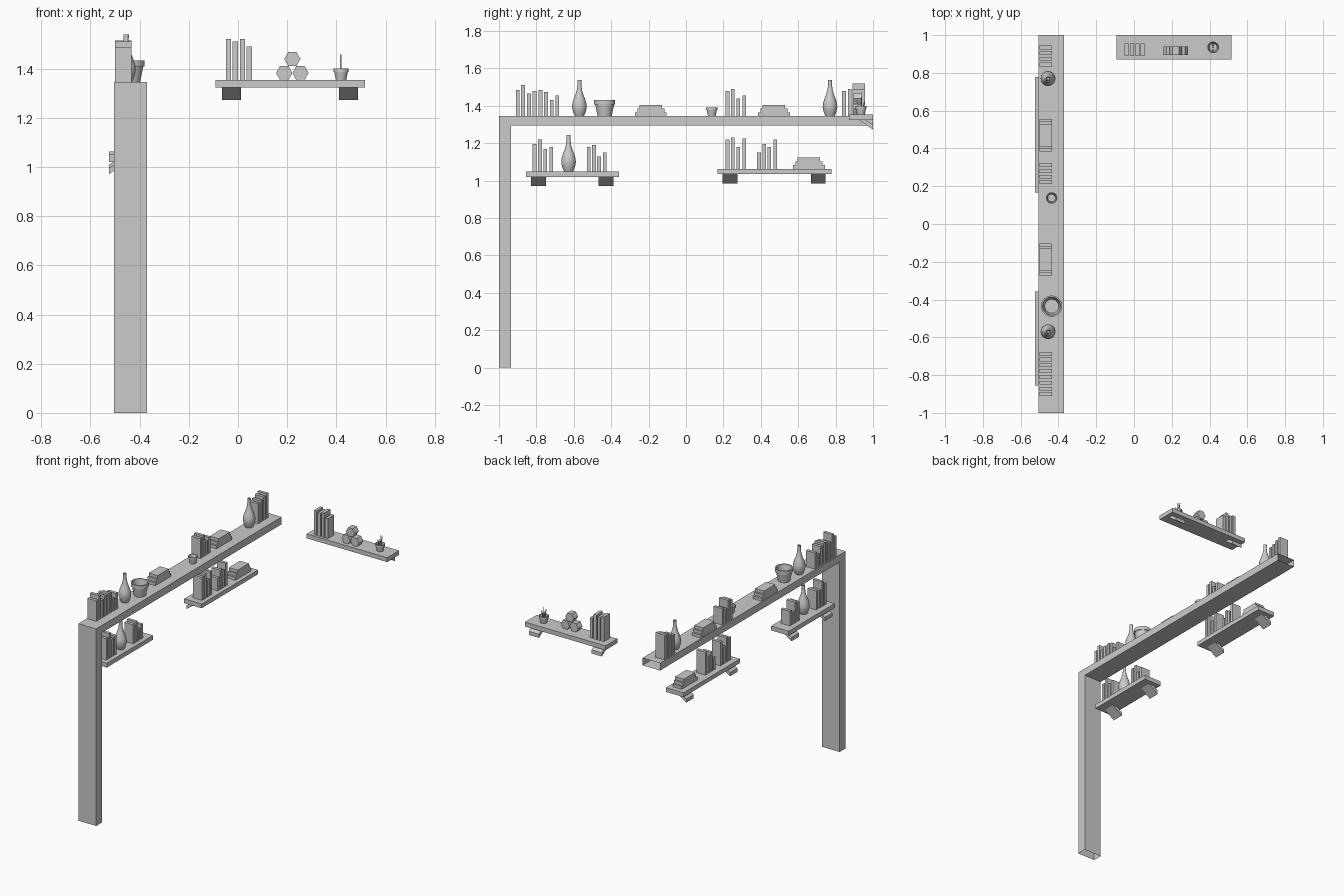
import bpy, bmesh, math
from mathutils import Vector

if "Cube" in bpy.data.objects:
    bpy.data.objects.remove(bpy.data.objects["Cube"])


def mesh_object(name, verts, faces):
    me = bpy.data.meshes.new(name)
    me.from_pydata(verts, [], faces)
    ob = bpy.data.objects.new(name, me)
    bpy.context.collection.objects.link(ob)
    return ob


def fix_normals(ob):
    bm = bmesh.new()
    bm.from_mesh(ob.data)
    bmesh.ops.recalc_face_normals(bm, faces=bm.faces)
    bm.to_mesh(ob.data)
    bm.free()


def box(name, x0, x1, y0, y1, z0, z1):
    verts = [(x, y, z) for z in (z0, z1) for x, y in ((x0, y0), (x1, y0), (x1, y1), (x0, y1))]
    faces = [(3, 2, 1, 0), (4, 5, 6, 7)] + [(i, (i + 1) % 4, 4 + (i + 1) % 4, 4 + i) for i in range(4)]
    return mesh_object(name, verts, faces)


def prism(name, section, a, b):
    """Closed prism between two copies of a section; a and b map (u, v) to a point."""
    n = len(section)
    verts = [a(u, v) for u, v in section] + [b(u, v) for u, v in section]
    faces = [tuple(range(n)), tuple(range(2 * n - 1, n - 1, -1))]
    faces += [(i, (i + 1) % n, n + (i + 1) % n, n + i) for i in range(n)]
    ob = mesh_object(name, verts, faces)
    fix_normals(ob)
    return ob


def lathe(name, profile, x, y, z, seg=32):
    bm = bmesh.new()
    vs = [bm.verts.new((r, 0, h)) for r, h in profile]
    es = [bm.edges.new(p) for p in zip(vs, vs[1:])]
    bmesh.ops.spin(bm, geom=vs + es, axis=(0, 0, 1), cent=(0, 0, 0), steps=seg, angle=2 * math.pi)
    bmesh.ops.remove_doubles(bm, verts=bm.verts, dist=1e-5)
    bmesh.ops.recalc_face_normals(bm, faces=bm.faces)
    ob = mesh_object(name, [], [])
    bm.to_mesh(ob.data)
    bm.free()
    ob.location = (x, y, z)
    bpy.ops.object.select_all(action='DESELECT')
    ob.select_set(True)
    bpy.context.view_layer.objects.active = ob
    bpy.ops.object.shade_smooth_by_angle(angle=math.radians(35))
    return ob


def books_y(name, x0, centres, z, tops):
    for i, (y, top) in enumerate(zip(centres, tops)):
        box(f"{name}_{i + 1}", x0, x0 + 0.067, y - 0.01, y + 0.01, z, top)


def stack(name, x0, y, z):
    for i, half in enumerate((0.085, 0.072, 0.06)):
        box(f"{name}_{i + 1}", x0, x0 + 0.067, y - half, y + half, z + 0.02 * i, z + 0.02 * (i + 1))


def vase(name, x, y, z):
    lathe(name, [(0, 0), (0.024, 0), (0.033, 0.02), (0.039, 0.045), (0.038, 0.065), (0.031, 0.09),
                 (0.021, 0.115), (0.014, 0.14), (0.0105, 0.165), (0.011, 0.193), (0.008, 0.193),
                 (0.007, 0.165), (0, 0.15)], x, y, z)


def pot(name, x, y, z, r, h):
    lathe(name, [(0, 0), (0.68 * r, 0), (0.9 * r, 0.72 * h), (r, 0.72 * h), (r, h),
                 (0.86 * r, h), (0.66 * r, 0.3 * h), (0, 0.3 * h)], x, y, z)


# Slanted bracket slab: (distance from wall, drop below the shelf)
BRACKET = [(0, -0.05), (0.073, 0), (0.037, 0), (0, -0.025)]
WALL = -0.525


def side_shelf(name, y0, y1, z0, z1):
    box(name, WALL, -0.392, y0, y1, z0, z1)
    for i, y in enumerate((y0 + 0.027, y1 - 0.11)):
        prism(f"{name}_bracket_{i + 1}", BRACKET,
              lambda u, v: (WALL + u, y, z0 + v), lambda u, v: (WALL + u, y + 0.08, z0 + v))


# Post and beam: one open-ended hollow casing, mitred at the corner
X0, X1 = -0.505, -0.371
rings = [((-1, 0), (-0.935, 0)), ((-1, 1.345), (-0.935, 1.295)), ((1, 1.345), (1, 1.295))]
verts = []
for (yo, zo), (yi, zi) in rings:
    verts += [(X0, yo, zo), (X1, yo, zo), (X1, yi, zi), (X0, yi, zi)]
faces = [(4 * k + i, 4 * k + (i + 1) % 4, 4 * k + 4 + (i + 1) % 4, 4 * k + 4 + i)
         for k in range(2) for i in range(4)]
fix_normals(mesh_object("post_and_beam", verts, faces))

# Things on the beam
BX, BZ = -0.5, 1.345
books_y("beam_books_a", BX, (-0.9, -0.872, -0.84, -0.81), BZ, (1.485, 1.51, 1.465, 1.48))
books_y("beam_books_b", BX, (-0.778, -0.748, -0.718, -0.688), BZ, (1.485, 1.475, 1.43, 1.455))
books_y("beam_books_c", BX, (0.222, 0.25, 0.28, 0.312), BZ, (1.48, 1.49, 1.44, 1.455))
books_y("beam_books_d", BX, (0.845, 0.875, 0.905, 0.935), BZ, (1.48, 1.49, 1.505, 1.515))
vase("beam_vase_front", -0.455, -0.57, BZ)
vase("beam_vase_back", -0.455, 0.77, BZ)
pot("beam_pot_large", -0.436, -0.435, BZ, 0.056, 0.087)
pot("beam_pot_small", -0.436, 0.138, BZ, 0.03, 0.047)
stack("beam_stack_front", BX, -0.188, BZ)
stack("beam_stack_back", BX, 0.47, BZ)

# Two wall shelves under the beam
SX = -0.487
side_shelf("front_shelf", -0.855, -0.358, 1.02, 1.05)
books_y("front_shelf_books_a", SX, (-0.81, -0.78, -0.752, -0.72), 1.05, (1.195, 1.22, 1.17, 1.18))
books_y("front_shelf_books_b", SX, (-0.52, -0.492, -0.465, -0.435), 1.05, (1.18, 1.19, 1.13, 1.15))
vase("front_shelf_vase", SX + 0.04, -0.628, 1.05)
side_shelf("back_shelf", 0.168, 0.777, 1.034, 1.063)
books_y("back_shelf_books_a", SX, (0.222, 0.25, 0.28, 0.312), 1.063, (1.22, 1.23, 1.18, 1.225))
books_y("back_shelf_books_b", SX, (0.39, 0.418, 0.445, 0.477), 1.063, (1.15, 1.195, 1.18, 1.22))
stack("back_shelf_stack", SX, 0.657, 1.063)

# Shelf on the rear wall
box("rear_shelf", -0.092, 0.516, 0.872, 1.0, 1.323, 1.353)
for i, x in enumerate((-0.065, 0.41)):
    prism(f"rear_shelf_bracket_{i + 1}", BRACKET,
          lambda u, v: (x, 1 - u, 1.318 + v + 0.005), lambda u, v: (x + 0.077, 1 - u, 1.323 + v))
for i, (x, top) in enumerate(((-0.039, 1.52), (-0.011, 1.51), (0.018, 1.52), (0.046, 1.49))):
    box(f"rear_shelf_book_{i + 1}", x - 0.0105, x + 0.0105, 0.889, 0.956, 1.353, top)

# Three stacked hexagonal blocks
HEX = [(0.033 * math.cos(k * math.pi / 3), 0.033 * math.sin(k * math.pi / 3)) for k in range(6)]
for i, (x, z) in enumerate(((0.188, 1.382), (0.254, 1.382), (0.221, 1.439))):
    prism(f"hex_block_{i + 1}", HEX,
          lambda u, v: (x + u, 0.895, z + v), lambda u, v: (x + u, 0.94, z + v))

# Small planter with thin blades
pot("planter", 0.419, 0.935, 1.353, 0.031, 0.047)
for i, (dy, lean, top) in enumerate(((-0.012, -0.012, 1.435), (0.0, 0.003, 1.457), (0.01, 0.014, 1.445))):
    y = 0.935 + dy
    prism(f"plant_blade_{i + 1}", [(-0.002, 1.367), (0.002, 1.367), (0.003 + lean * 0.4, 1.41), (lean, top),
                                   (-0.003 + lean * 0.4, 1.41)],
          lambda u, v: (0.4155, y + u, v), lambda u, v: (0.4205, y + u, v))
